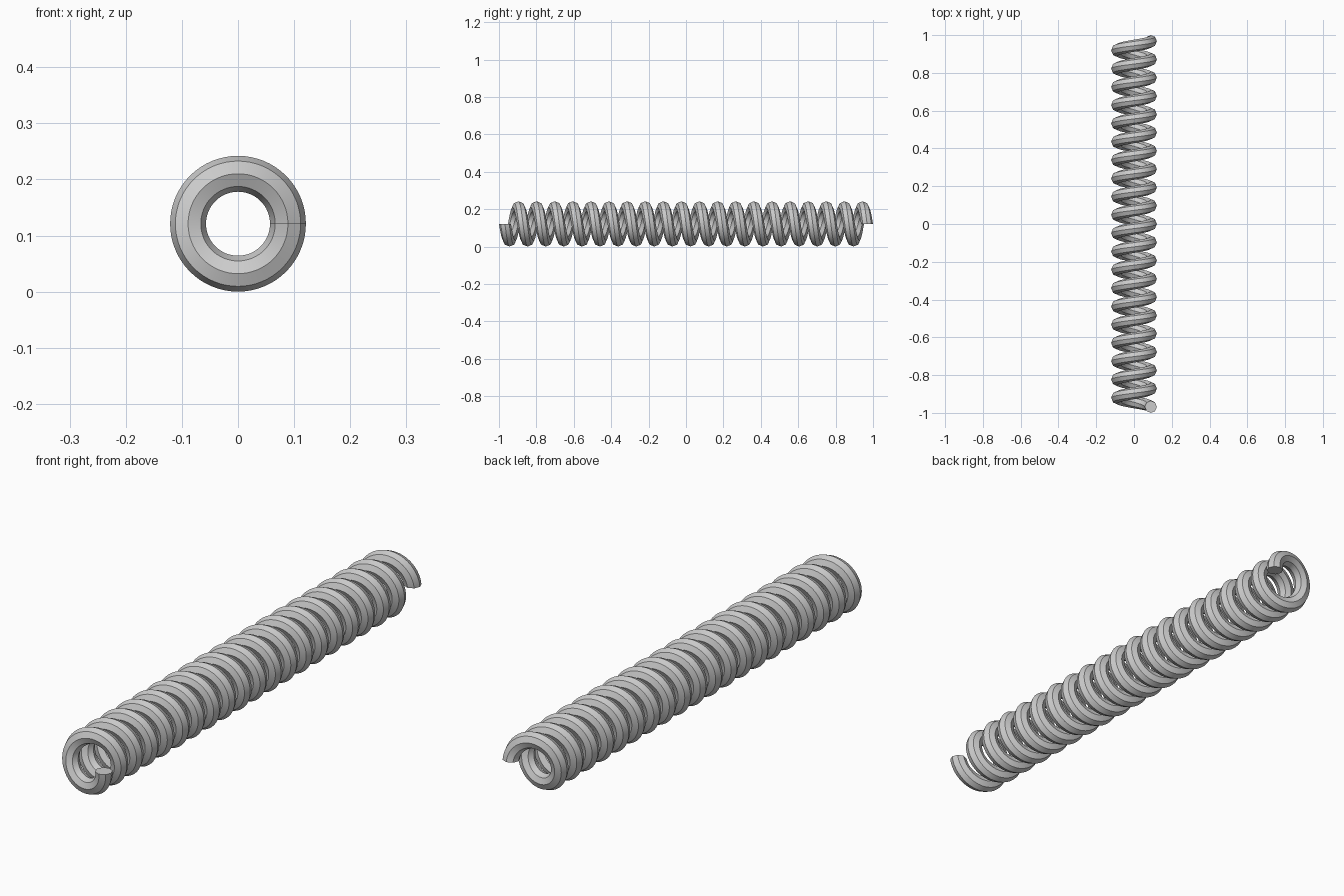
import bpy, bmesh
from math import cos, sin, tau

if "Cube" in bpy.data.objects:
    bpy.data.objects.remove(bpy.data.objects["Cube"])

COIL_R = 0.089      # radius of the wire's centre line
WIRE_R = 0.032      # wire radius
SIDES = 8           # wire cross-section sides
TURNS = 20
STEPS = 64          # segments per turn
LENGTH = 2 - 2 * WIRE_R

bm = bmesh.new()

# octagonal rings swept along the helix, starting at +x and heading down
rings = []
for i in range(TURNS * STEPS + 1):
    a = -tau * i / STEPS
    y0 = -LENGTH / 2 + LENGTH * i / (TURNS * STEPS)
    ring = []
    for k in range(SIDES):
        b = tau * k / SIDES
        r = COIL_R + WIRE_R * cos(b)
        ring.append(bm.verts.new((r * cos(a), y0 + WIRE_R * sin(b), r * sin(a))))
    rings.append(ring)

for r0, r1 in zip(rings, rings[1:]):
    for k in range(SIDES):
        n = (k + 1) % SIDES
        bm.faces.new((r0[k], r0[n], r1[n], r1[k]))

# flat end caps
bm.faces.new(rings[0])
bm.faces.new(rings[-1])
bmesh.ops.recalc_face_normals(bm, faces=bm.faces)

mesh = bpy.data.meshes.new("coil_spring")
bm.to_mesh(mesh)
bm.free()
spring = bpy.data.objects.new("coil_spring", mesh)
spring.location.z = COIL_R + WIRE_R
bpy.context.collection.objects.link(spring)

# smooth along the coil, crisp between wire facets
bpy.context.view_layer.objects.active = spring
spring.select_set(True)
bpy.ops.object.shade_smooth_by_angle(angle=0.5)
